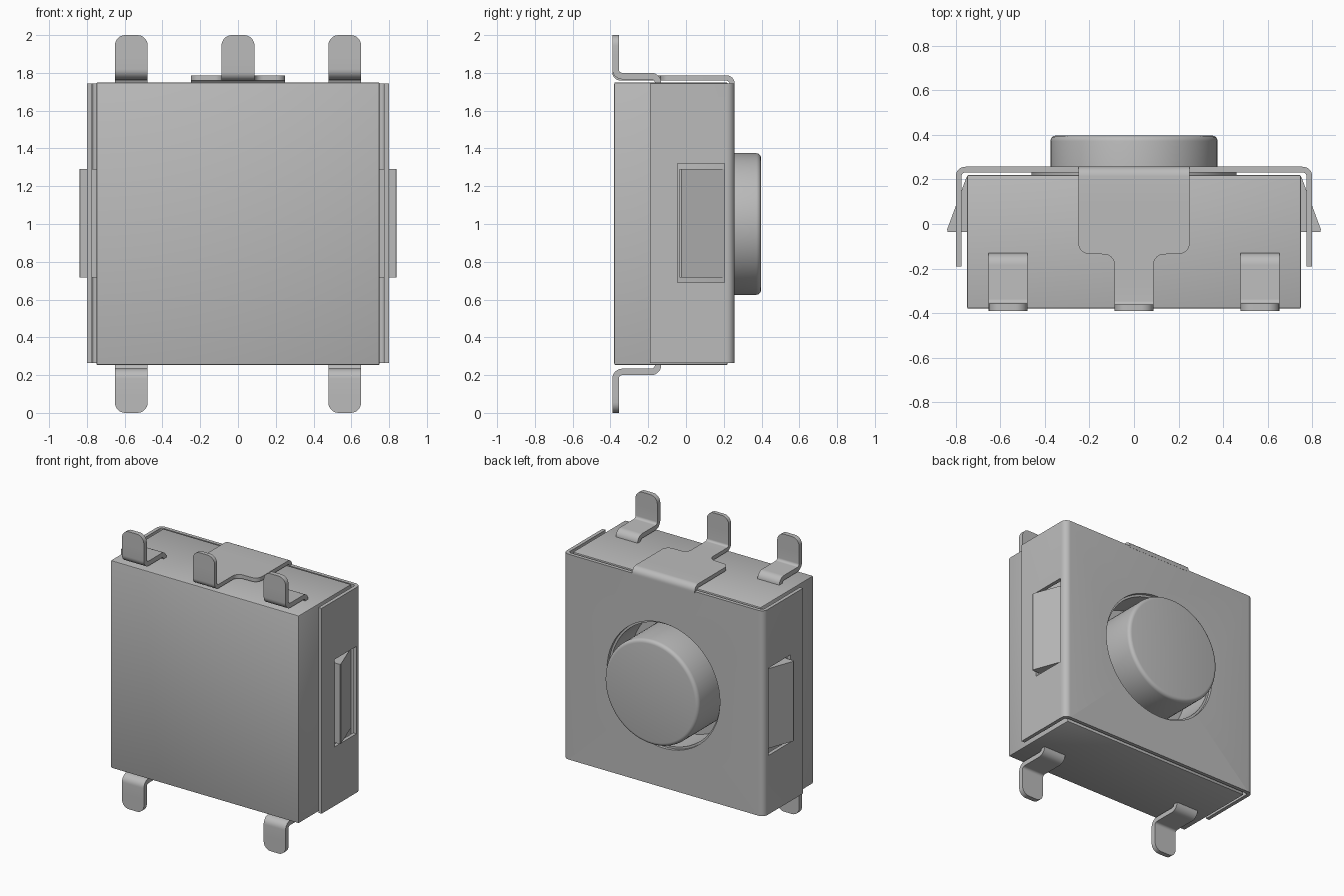
import bpy, bmesh
from math import sin, cos, pi, radians
from mathutils import Vector, Matrix

old = bpy.data.objects.get("Cube")
if old:
    bpy.data.objects.remove(old, do_unlink=True)

grey = bpy.data.materials.new("plain grey")
grey.use_nodes = True
grey.diffuse_color = (0.5, 0.5, 0.5, 1)
grey.node_tree.nodes["Principled BSDF"].inputs["Base Color"].default_value = (0.5, 0.5, 0.5, 1)


def make(name, bm):
    bmesh.ops.recalc_face_normals(bm, faces=bm.faces)
    mesh = bpy.data.meshes.new(name)
    bm.to_mesh(mesh)
    bm.free()
    ob = bpy.data.objects.new(name, mesh)
    bpy.context.collection.objects.link(ob)
    mesh.materials.append(grey)
    return ob


def box(name, lo, hi):
    bm = bmesh.new()
    bmesh.ops.create_cube(bm, size=1)
    lo, hi = Vector(lo), Vector(hi)
    for v in bm.verts:
        v.co = (lo + hi) / 2 + v.co * (hi - lo)
    return make(name, bm)


def disc(name, radius, y0, y1):
    bm = bmesh.new()
    bmesh.ops.create_cone(bm, cap_ends=True, segments=96, radius1=radius, radius2=radius,
                          depth=y1 - y0,
                          matrix=Matrix.Translation((0, (y0 + y1) / 2, 1)) @ Matrix.Rotation(pi / 2, 4, 'X'))
    return make(name, bm)


def activate(ob):
    bpy.ops.object.select_all(action='DESELECT')
    ob.select_set(True)
    bpy.context.view_layer.objects.active = ob


def boolean(ob, other, operation='DIFFERENCE'):
    mod = ob.modifiers.new("cut", 'BOOLEAN')
    mod.operation, mod.object, mod.solver = operation, other, 'EXACT'
    activate(ob)
    bpy.ops.object.modifier_apply(modifier=mod.name)
    bpy.data.objects.remove(other, do_unlink=True)


def bevel(ob, width, segments=2):
    mod = ob.modifiers.new("soft edges", 'BEVEL')
    mod.width, mod.segments, mod.limit_method = width, segments, 'ANGLE'
    mod.angle_limit = radians(40)
    activate(ob)
    bpy.ops.object.modifier_apply(modifier=mod.name)


def smooth(ob):
    activate(ob)
    bpy.ops.object.shade_smooth_by_angle(angle=radians(35))


def rounded(points, r, steps=8):
    """Path with its right-angled corners rounded."""
    pts = [Vector(p) for p in points]
    out = [pts[0]]
    for a, p, b in zip(pts, pts[1:], pts[2:]):
        d1, d2 = (a - p).normalized(), (b - p).normalized()
        for i in range(steps + 1):
            t = pi / 2 * i / steps
            out.append(p + (d1 + d2) * r - (d2 * cos(t) + d1 * sin(t)) * r)
    return out + [pts[-1]]


def ribbon(name, path, thick, place):
    """Sheet metal strip along (point, half width) pairs."""
    bm = bmesh.new()
    rings = []
    for i, (p, w) in enumerate(path):
        d = (path[min(i + 1, len(path) - 1)][0] - path[max(i - 1, 0)][0]).normalized()
        n = Vector((-d.y, d.x)) * thick / 2
        rings.append([bm.verts.new(place(*(p + n * s), w * e))
                      for s, e in ((1, 1), (1, -1), (-1, -1), (-1, 1))])
    for a, b in zip(rings, rings[1:]):
        for k in range(4):
            bm.faces.new((a[k], a[k - 1], b[k - 1], b[k]))
    bm.faces.new(rings[0])
    bm.faces.new(rings[-1])
    ob = make(name, bm)
    smooth(ob)
    return ob


def round_tip(y, w, r):
    """Rounded end of an upright pin reaching z = 2."""
    angles = [pi / 2 * i / 8 for i in range(9)]
    return [(Vector((y, 2 - r + r * sin(t))), w - r + r * cos(t)) for t in angles]


# Housing with a raised collar and a well for the button
body = box("housing", (-0.75, -0.38, 0.253), (0.75, 0.22, 1.75))
bevel(body, 0.008)
boolean(body, disc("collar", 0.46, 0.1, 0.235), 'UNION')
boolean(body, disc("well", 0.435, 0.0, 0.4))
smooth(body)

# Round push button
button = disc("button", 0.375, -0.02, 0.397)
bevel(button, 0.025, 4)
smooth(button)

# Folded metal cover with a round opening and side windows
outline = rounded([(-0.787, -0.19), (-0.787, 0.244), (0.787, 0.244), (0.787, -0.19)], 0.03)
cover = ribbon("metal_cover", [(p, 0.74) for p in outline], 0.026,
               lambda u, v, w: (u, v, 1.005 + w))
boolean(cover, disc("opening", 0.45, 0.1, 0.4))
boolean(cover, box("windows", (-0.9, -0.045, 0.69), (0.9, 0.205, 1.32)))
smooth(cover)

# Snap wedges on both sides
for side, label in ((1, "left"), (-1, "right")):
    bm = bmesh.new()
    face = bm.faces.new([bm.verts.new((side * x, y, 0.717)) for x, y in
                         ((0.74, 0.21), (0.752, 0.21), (0.839, -0.025), (0.836, -0.035), (0.74, -0.035))])
    grown = bmesh.ops.extrude_face_region(bm, geom=[face])
    bmesh.ops.translate(bm, vec=(0, 0, 0.575),
                        verts=[v for v in grown["geom"] if isinstance(v, bmesh.types.BMVert)])
    make(label + "_snap_wedge", bm)

# Four corner pins, bent out of the housing
pin = [(p, 0.087) for p in rounded([(-0.148, 1.70), (-0.148, 1.783), (-0.373, 1.783), (-0.373, 1.9)], 0.036)]
pin += round_tip(-0.373, 0.087, 0.055)
for side, label in ((1, "left"), (-1, "right")):
    ribbon("top_" + label + "_pin", pin, 0.034, lambda u, v, w: (side * 0.565 + w, u, v))
    ribbon("bottom_" + label + "_pin", pin, 0.034, lambda u, v, w: (side * 0.565 + w, u, 2 - v))

# Ground tab: wide tongue folded over the top, narrowing into a middle pin
level, r = 1.773, 0.048
tab = [(p, 0.25) for p in rounded([(0.244, 1.735), (0.244, level), (0.1, level)], 0.03)]
quarter = [pi / 2 * i / 8 for i in range(9)]
tab += [(Vector((-0.086 - r * sin(t), level)), 0.25 - r + r * cos(t)) for t in quarter]
tab += [(Vector((-0.136 - r + r * cos(t), level)), 0.087 + r - r * sin(t)) for t in quarter]
tab += [(p, 0.087) for p in rounded([(-0.25, level), (-0.376, level), (-0.376, 1.9)], 0.03)]
tab += round_tip(-0.376, 0.087, 0.055)
ribbon("ground_tab", tab, 0.028, lambda u, v, w: (w, u, v))
